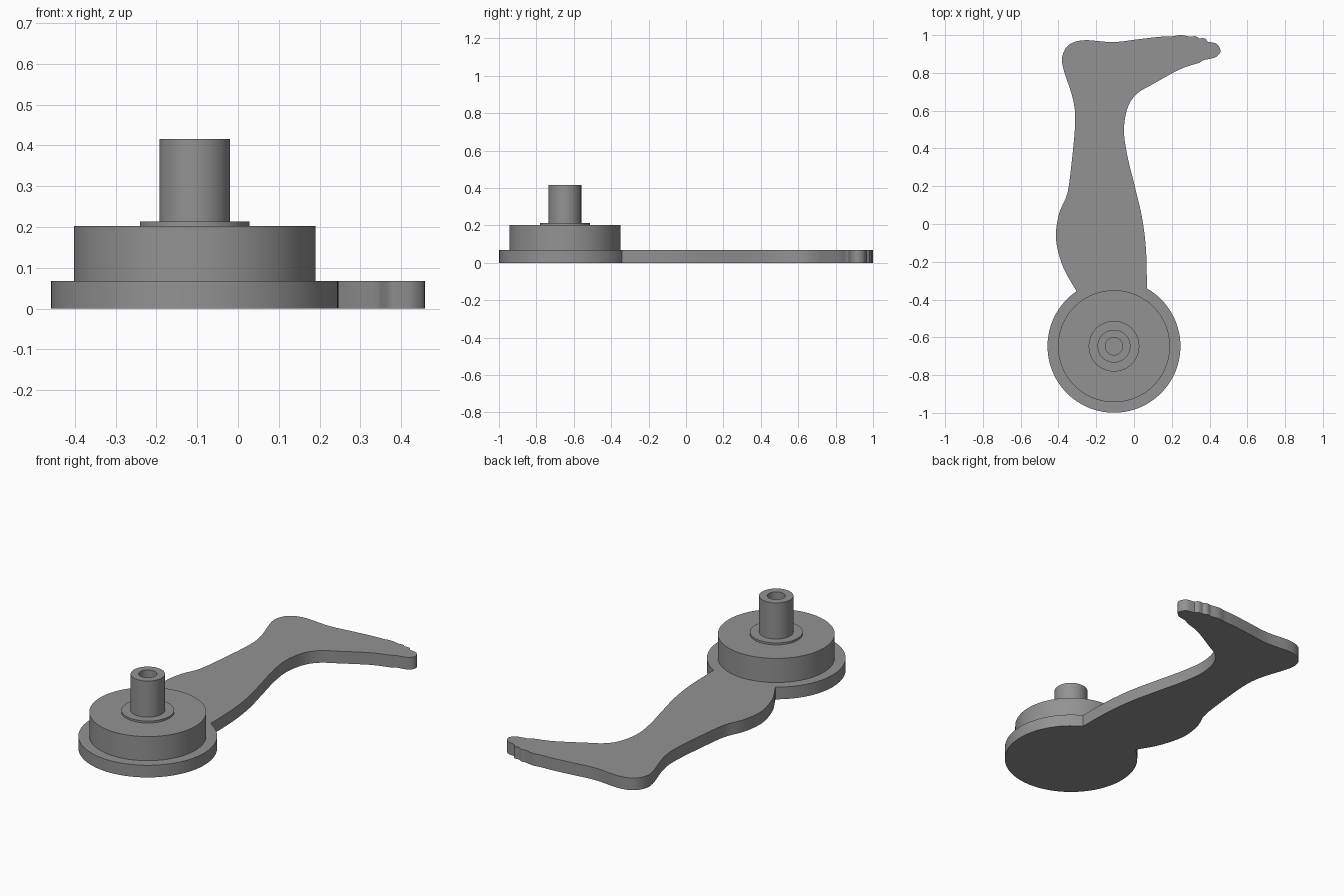
import bpy, bmesh, math
from mathutils import Vector

if "Cube" in bpy.data.objects:
    bpy.data.objects.remove(bpy.data.objects["Cube"])

CX, CY = -0.106, -0.647      # hub axis
DISC_R, PLATE_H = 0.352, 0.068
SIDES = 96

grey = bpy.data.materials.new("mid grey")
grey.diffuse_color = (0.29, 0.29, 0.29, 1)
grey.use_nodes = True
grey.node_tree.nodes["Principled BSDF"].inputs["Base Color"].default_value = grey.diffuse_color


def finish(name, bm):
    bmesh.ops.recalc_face_normals(bm, faces=bm.faces)
    mesh = bpy.data.meshes.new(name)
    bm.to_mesh(mesh)
    bm.free()
    mesh.materials.append(grey)
    obj = bpy.data.objects.new(name, mesh)
    bpy.context.collection.objects.link(obj)
    bpy.ops.object.select_all(action='DESELECT')
    obj.select_set(True)
    bpy.context.view_layer.objects.active = obj
    bpy.ops.object.shade_smooth_by_angle(angle=math.radians(30))
    return obj


def spline(points, steps=6):
    """Smooth curve through the points, without the last one."""
    p = [Vector(q) for q in points]
    p = [2 * p[0] - p[1]] + p + [2 * p[-1] - p[-2]]
    out = []
    for a, b, c, d in zip(p, p[1:], p[2:], p[3:]):
        for i in range(steps):
            t = i / steps
            out.append(0.5 * (2 * b + (c - a) * t + (2 * a - 5 * b + 4 * c - d) * t * t
                              + (3 * b - a - 3 * c + d) * t ** 3))
    return out


# Base plate: round disc that runs into a leg and foot silhouette
start, end = math.radians(124.3), math.radians(420.2)
arc = [Vector((CX + DISC_R * math.cos(a), CY + DISC_R * math.sin(a)))
       for a in (start + (end - start) * i / 80 for i in range(81))]
shin_and_sole = [arc[-1], (0.063, -0.13), (0.042, 0.037), (0.005, 0.196), (-0.037, 0.37),
                 (-0.053, 0.503), (-0.032, 0.62), (0.02, 0.693), (0.11, 0.746),
                 (0.206, 0.80), (0.27, 0.83), (0.345, 0.853)]
toes = [
    [(0.345, 0.853), (0.37, 0.868), (0.39, 0.872)],
    [(0.39, 0.872), (0.43, 0.882), (0.455, 0.905), (0.455, 0.93), (0.435, 0.955), (0.39, 0.965)],
    [(0.39, 0.965), (0.375, 0.982), (0.345, 0.983)],
    [(0.345, 0.983), (0.325, 0.994), (0.30, 0.991)],
    [(0.30, 0.991), (0.25, 1.0), (0.205, 0.994)],
]
heel_and_calf = [(0.205, 0.994), (0.138, 0.991), (0.03, 0.979), (-0.11, 0.963), (-0.26, 0.973),
                 (-0.339, 0.952), (-0.376, 0.90), (-0.376, 0.83), (-0.323, 0.66),
                 (-0.312, 0.53), (-0.333, 0.30), (-0.354, 0.159), (-0.397, 0.053),
                 (-0.413, -0.08), (-0.375, -0.228), arc[0]]
outline = arc[:-1]
for part in [shin_and_sole, *toes, heel_and_calf]:
    outline += spline(part)

bm = bmesh.new()
base = bm.faces.new([bm.verts.new((v.x, v.y, 0)) for v in outline])
top = bmesh.ops.extrude_face_region(bm, geom=[base], use_keep_orig=True)
bmesh.ops.translate(bm, vec=(0, 0, PLATE_H),
                    verts=[g for g in top["geom"] if isinstance(g, bmesh.types.BMVert)])
bmesh.ops.triangulate(bm, faces=[f for f in bm.faces if len(f.verts) > 4])
finish("leg_plate", bm)

# Hub: stepped drum, collar and post with a blind bore
profile = [(0.2965, PLATE_H), (0.2965, 0.203), (0.134, 0.203), (0.134, 0.214),
           (0.087, 0.214), (0.087, 0.416), (0.046, 0.416), (0.046, 0.214)]
bm = bmesh.new()
rings = []
for r, z in profile:
    rings.append([bm.verts.new((CX + r * math.cos(a), CY + r * math.sin(a), z))
                  for a in (math.tau * i / SIDES for i in range(SIDES))])
for lo, hi in zip(rings, rings[1:]):
    for i in range(SIDES):
        j = (i + 1) % SIDES
        bm.faces.new((lo[i], lo[j], hi[j], hi[i]))
bm.faces.new(rings[0])
bm.faces.new(rings[-1])
finish("hub", bm)
